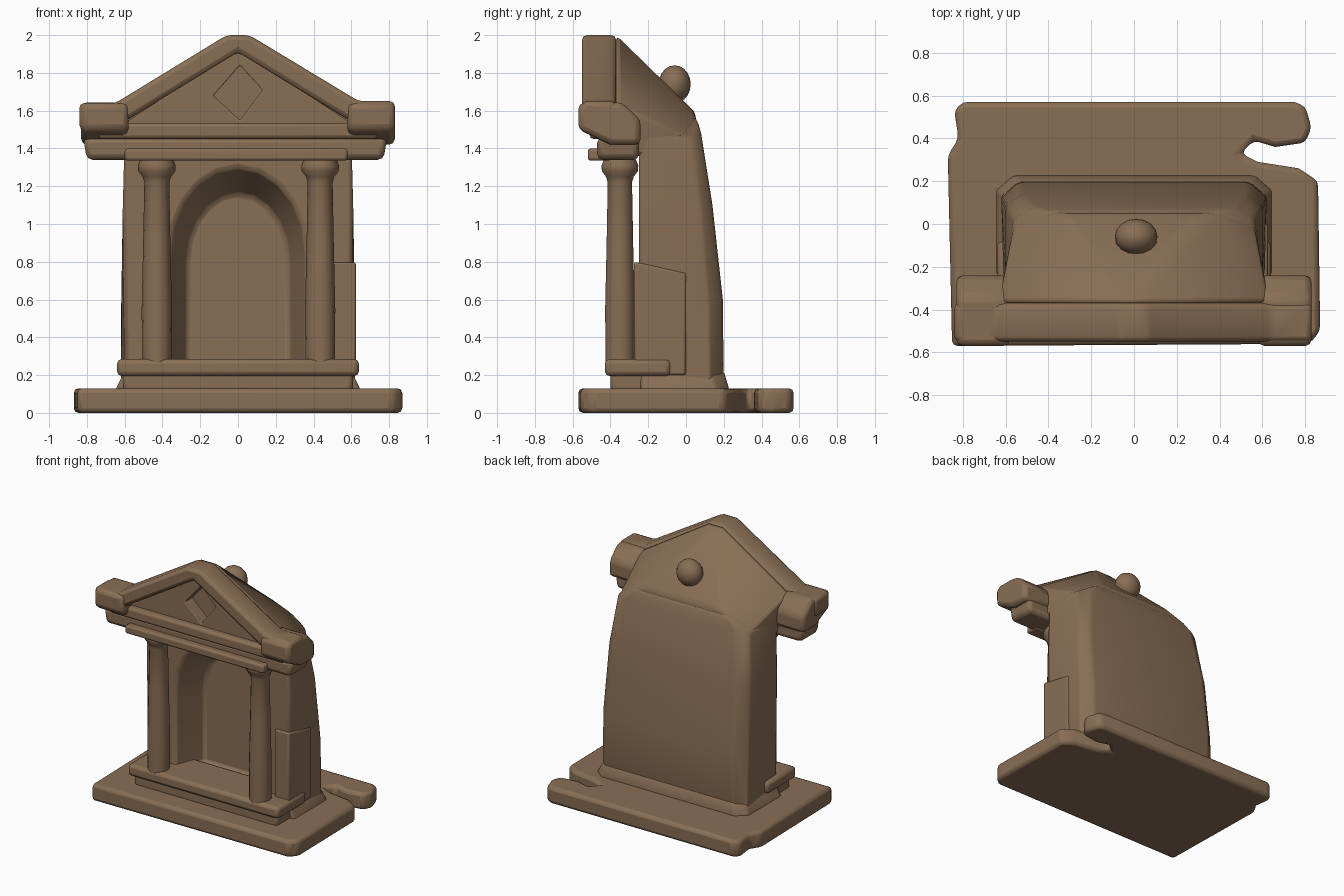
import bpy, bmesh, math
from mathutils import Matrix, Vector

if "Cube" in bpy.data.objects:
    bpy.data.objects.remove(bpy.data.objects["Cube"], do_unlink=True)

# One weathered stone colour
stone = bpy.data.materials.new("brown stone")
stone.use_nodes = True
colour = (0.25, 0.157, 0.09, 1)
stone.diffuse_color = colour
stone.node_tree.nodes["Principled BSDF"].inputs["Base Color"].default_value = colour


def finish(bm, name):
    bmesh.ops.recalc_face_normals(bm, faces=bm.faces)
    mesh = bpy.data.meshes.new(name)
    bm.to_mesh(mesh)
    bm.free()
    mesh.materials.append(stone)
    ob = bpy.data.objects.new(name, mesh)
    bpy.context.collection.objects.link(ob)
    return ob


def activate(ob):
    for other in bpy.context.selected_objects:
        other.select_set(False)
    ob.select_set(True)
    bpy.context.view_layer.objects.active = ob


def soften(ob, width=0.02, angle=40):
    if width:
        mod = ob.modifiers.new("Worn edges", 'BEVEL')
        mod.width = width
        mod.segments = 2
        mod.limit_method = 'ANGLE'
        mod.angle_limit = math.radians(30)
    activate(ob)
    bpy.ops.object.shade_smooth_by_angle(angle=math.radians(angle))
    return ob


def cut(ob, cutter):
    cutter.hide_render = True
    mod = ob.modifiers.new("Cut", 'BOOLEAN')
    mod.operation = 'DIFFERENCE'
    mod.object = cutter
    mod.solver = 'EXACT'
    activate(ob)
    bpy.ops.object.modifier_apply(modifier=mod.name)
    bpy.data.objects.remove(cutter, do_unlink=True)


def hull(name, points):
    bm = bmesh.new()
    for p in points:
        bm.verts.new(p)
    res = bmesh.ops.convex_hull(bm, input=bm.verts)
    junk = {v for v in res["geom_interior"] + res["geom_unused"]
            if isinstance(v, bmesh.types.BMVert)}
    bmesh.ops.delete(bm, geom=list(junk), context='VERTS')
    bmesh.ops.dissolve_limit(bm, angle_limit=0.02, verts=bm.verts, edges=bm.edges)
    return finish(bm, name)


def mirrored(points):
    return [(s * x, y, z) for s in (-1, 1) for x, y, z in points]


def box(name, x, y, z, bevel=0.025):
    pts = [(a, b, c) for a in x for b in y for c in z]
    return soften(hull(name, pts), bevel)


def prism(name, outline, start, end, upright=False):
    # Extrude an outline along z (upright) or along y
    place = (lambda a, b, d: (a, b, d)) if upright else (lambda a, b, d: (a, d, b))
    bm = bmesh.new()
    face = bm.faces.new([bm.verts.new(place(a, b, start)) for a, b in outline])
    ext = bmesh.ops.extrude_face_region(bm, geom=[face])
    verts = [v for v in ext["geom"] if isinstance(v, bmesh.types.BMVert)]
    bmesh.ops.translate(bm, verts=verts, vec=Vector(place(0, 0, end - start)))
    return finish(bm, name)


def lathe(name, x, y, profile, sides=14):
    bm = bmesh.new()
    rings = []
    for r, z in profile:
        rings.append([bm.verts.new((x + r * math.cos(k * math.tau / sides),
                                    y + r * math.sin(k * math.tau / sides), z))
                      for k in range(sides)])
    for low, high in zip(rings, rings[1:]):
        for k in range(sides):
            n = (k + 1) % sides
            bm.faces.new((low[k], low[n], high[n], high[k]))
    bm.faces.new(rings[0])
    bm.faces.new(rings[-1])
    return soften(finish(bm, name), 0)


def arch(half, spring, top, y, floor=0.25, steps=10):
    pts = [(half, y, floor), (-half, y, floor)]
    for k in range(steps + 1):
        a = math.pi * k / steps
        pts.append((half * math.cos(a), y, spring + (top - spring) * math.sin(a)))
    return pts


# Broken ground slab with a notch in one side
slab = prism("base_slab", [
    (-0.85, -0.57), (0.82, -0.56), (0.87, -0.5), (0.86, 0.2), (0.77, 0.26),
    (0.58, 0.29), (0.5, 0.33), (0.56, 0.39), (0.66, 0.36), (0.8, 0.38),
    (0.83, 0.45), (0.8, 0.55), (0.75, 0.57), (-0.8, 0.57), (-0.84, 0.53),
    (-0.82, 0.4), (-0.87, 0.32)], 0.0, 0.13, upright=True)
soften(slab, 0.025)

# Plinth courses
box("plinth_foot", (-0.61, 0.61), (-0.4, 0.0), (0.11, 0.22))
box("plinth_step", (-0.64, 0.64), (-0.43, -0.08), (0.195, 0.285))
soften(hull("body_foot", mirrored([
    (0.65, -0.24, 0.12), (0.65, 0.16, 0.12), (0.57, 0.23, 0.12),
    (0.6, -0.24, 0.22), (0.6, 0.13, 0.22), (0.53, 0.2, 0.22)])), 0.015)

# Leaning shrine body with a splayed arched niche
body = hull("body", mirrored([
    (0.6, -0.25, 0.12), (0.62, 0.13, 0.12), (0.54, 0.2, 0.12),
    (0.62, 0.12, 0.6), (0.54, 0.195, 0.6),
    (0.61, -0.25, 1.1), (0.6, 0.08, 1.1), (0.53, 0.14, 1.1),
    (0.6, -0.25, 1.5), (0.56, 0.03, 1.46), (0.47, 0.08, 1.48),
    (0.4, 0.06, 1.55), (0.05, -0.25, 1.84)]))
cut(body, hull("niche_cutter", arch(0.38, 0.85, 1.33, -0.3) + arch(0.27, 0.8, 1.16, -0.02)))
soften(body, 0.02, 45)

# Thicker lower wall on one flank
soften(hull("flank_ledge", [
    (x, y, z) for x in (0.5, 0.625) for y, z in
    ((-0.275, 0.2), (-0.275, 0.8), (0.0, 0.2), (0.0, 0.74))]), 0.012)

# Columns with flared capitals
for side, x in (("left", 0.435), ("right", -0.43)):
    lathe(side + "_column", x, -0.35, [
        (0.078, 0.27), (0.08, 0.55), (0.072, 0.9), (0.066, 1.22),
        (0.075, 1.25), (0.098, 1.28), (0.1, 1.31), (0.085, 1.345)])

# Entablature
soften(hull("entablature", [
    (x, y, z) for x, z in ((-0.8, 1.34), (-0.82, 1.46), (0.77, 1.34), (0.79, 1.46))
    for y in (-0.47, -0.25)]), 0.03)
box("fascia", (-0.6, 0.58), (-0.52, -0.4), (1.335, 1.4), 0.015)
box("cornice", (-0.74, 0.74), (-0.51, -0.3), (1.45, 1.535), 0.02)

# Pediment frame, recessed panel with a diamond hollow
frame = prism("pediment_frame", [
    (-0.84, 1.64), (-0.65, 1.64), (-0.06, 2.0), (0.06, 2.0), (0.64, 1.65),
    (0.83, 1.65), (0.83, 1.5), (0.7, 1.48), (0.0, 1.91), (-0.7, 1.48), (-0.84, 1.5)],
    -0.55, -0.37)
soften(frame, 0.025)
panel = prism("pediment_panel", [(-0.68, 1.48), (0.68, 1.48), (0.0, 1.93)], -0.46, -0.3)
cut(panel, prism("diamond_cutter", [
    (-0.13, 1.68), (0.01, 1.55), (0.13, 1.71), (0.01, 1.84)], -0.6, -0.36))
soften(panel, 0.008)

# Eave blocks at the pediment ends
for side, s in (("left", 1), ("right", -1)):
    soften(hull(side + "_eave_block", [
        (s * x, y, z) for x in (0.58, 0.83)
        for y, z in ((-0.57, 1.5), (-0.57, 1.64), (-0.34, 1.645), (-0.24, 1.55),
                     (-0.24, 1.42), (-0.4, 1.42))]), 0.03)

# Roof falling back from the pediment to the rear wall
soften(hull("roof", mirrored([
    (0.06, -0.37, 2.0), (0.63, -0.37, 1.64), (0.63, -0.37, 1.4),
    (0.05, -0.24, 1.86), (0.61, -0.25, 1.55), (0.6, -0.22, 1.35),
    (0.56, 0.0, 1.46), (0.4, 0.06, 1.55), (0.3, 0.04, 1.6)])), 0.025, 50)

# Round knob on the roof slope
bm = bmesh.new()
bmesh.ops.create_uvsphere(bm, u_segments=16, v_segments=10, radius=1,
                          matrix=Matrix.Translation((0.01, -0.06, 1.74))
                          @ Matrix.Diagonal((0.1, 0.085, 0.1, 1)))
soften(finish(bm, "roof_knob"), 0)
